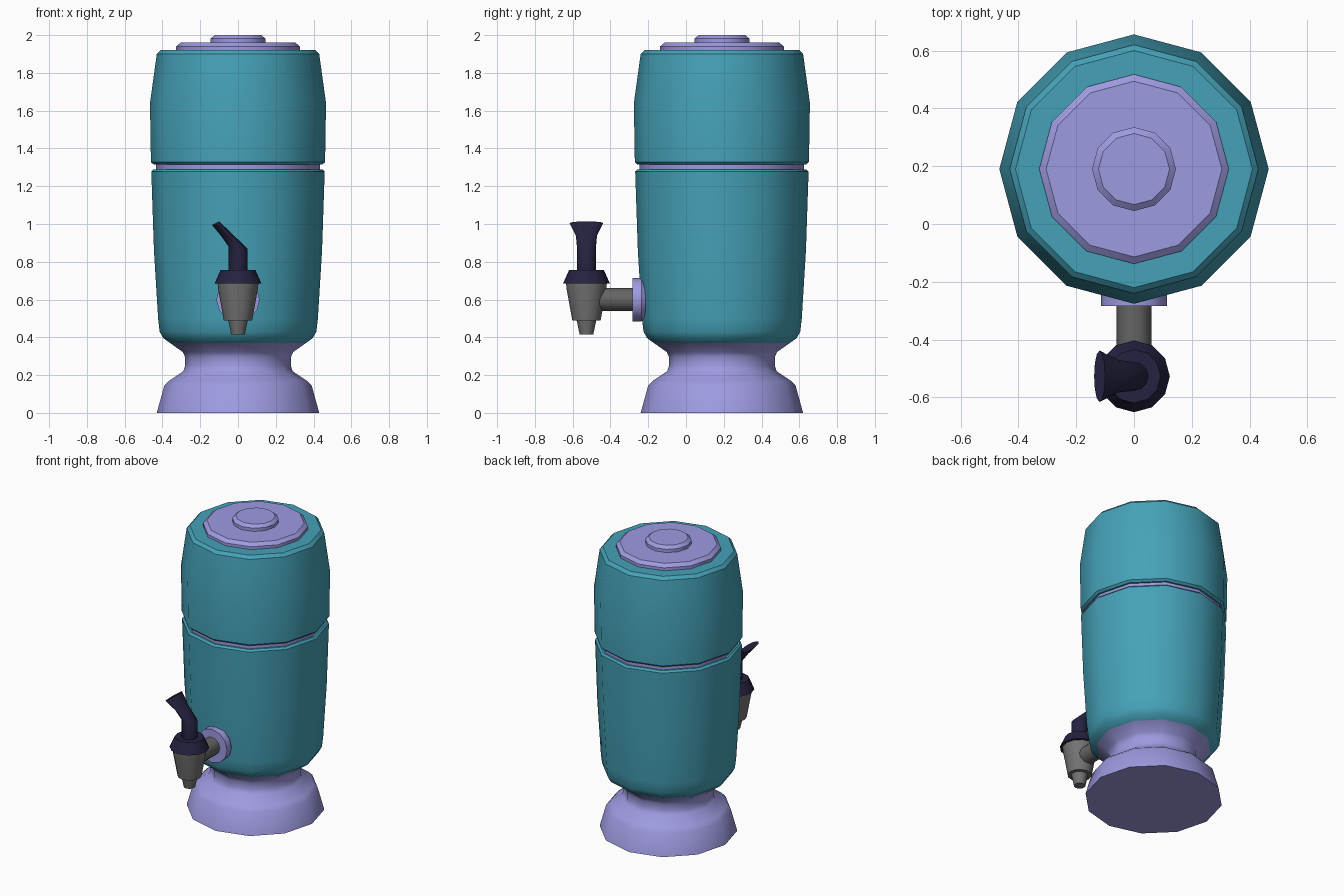
import bpy, bmesh, math
from mathutils import Matrix, Vector

if "Cube" in bpy.data.objects:
    bpy.data.objects.remove(bpy.data.objects["Cube"])

SIDES = 12
BODY_Y, TAP_Y, TAP_Z = 0.19, -0.527, 0.60


def material(name, rgb):
    m = bpy.data.materials.new(name)
    m.diffuse_color = (*rgb, 1)
    m.use_nodes = True
    m.node_tree.nodes["Principled BSDF"].inputs["Base Color"].default_value = m.diffuse_color
    return m


TEAL = material("teal", (0.06, 0.36, 0.48))
LILAC = material("lilac", (0.34, 0.325, 0.75))
NAVY = material("navy", (0.018, 0.016, 0.05))
GREY = material("grey", (0.17, 0.17, 0.17))
DARK_GREY = material("dark_grey", (0.13, 0.13, 0.13))


def loft(name, rings, mat, cap_start=False, cap_end=False, angle=35):
    """Skin a list of point rings into one smooth-shaded object."""
    bm = bmesh.new()
    loops = [[bm.verts.new(p) for p in ring] for ring in rings]
    for a, b in zip(loops, loops[1:]):
        for i in range(SIDES):
            j = (i + 1) % SIDES
            bm.faces.new((a[i], a[j], b[j], b[i]))
    if cap_start:
        bm.faces.new(loops[0][::-1])
    if cap_end:
        bm.faces.new(loops[-1])
    bmesh.ops.recalc_face_normals(bm, faces=bm.faces)
    me = bpy.data.meshes.new(name)
    bm.to_mesh(me)
    bm.free()
    me.materials.append(mat)
    ob = bpy.data.objects.new(name, me)
    bpy.context.collection.objects.link(ob)
    bpy.ops.object.select_all(action='DESELECT')
    ob.select_set(True)
    bpy.context.view_layer.objects.active = ob
    bpy.ops.object.shade_smooth_by_angle(angle=math.radians(angle))
    return ob


def lathe(name, profile, mat, origin, start=False, end=False, turn=Matrix(), angle=35):
    """Revolve (radius, height) points about an axis through origin."""
    rings = []
    for r, h in profile:
        rings.append([turn @ Vector((r * math.cos(math.tau * i / SIDES),
                                     r * math.sin(math.tau * i / SIDES), h))
                      + Vector(origin) for i in range(SIDES)])
    return loft(name, rings, mat, start, end, angle)


# Stand and vessel
body = (0, BODY_Y, 0)
lathe("base_stand", [(0.43, 0), (0.39, 0.145), (0.365, 0.17), (0.29, 0.22), (0.28, 0.25),
                     (0.28, 0.295), (0.292, 0.322), (0.36, 0.37)], LILAC, body,
      start=True, angle=50)
lathe("lower_vessel", [(0.36, 0.37), (0.395, 0.395), (0.415, 0.43), (0.423, 0.50),
                       (0.445, 0.86), (0.459, 1.277), (0.447, 1.289), (0.43, 1.289)], TEAL, body)
lathe("seam_ring", [(0.435, 1.285), (0.435, 1.32)], LILAC, body)
lathe("upper_vessel", [(0.43, 1.315), (0.447, 1.315), (0.461, 1.328), (0.466, 1.64),
                       (0.43, 1.90), (0.41, 1.92)], TEAL, body, end=True)

# Lid and knob
lathe("lid", [(0.328, 1.92), (0.328, 1.94), (0.304, 1.96)], LILAC, body, end=True)
lathe("lid_knob", [(0.145, 1.96), (0.145, 1.982), (0.123, 2.0)], LILAC, body, end=True)

# Tap: flange and pipe run toward the front
forward = Matrix.Rotation(math.pi / 2, 4, 'X')
lathe("tap_flange", [(0.10, 0.215), (0.115, 0.235), (0.115, 0.283)], LILAC,
      (0, 0, TAP_Z), True, True, forward)
lathe("tap_pipe", [(0.06, 0.28), (0.06, 0.46)], DARK_GREY, (0, 0, TAP_Z), turn=forward)

# Tap spout, collar and lever
tap = (0, TAP_Y, 0)
lathe("tap_spout", [(0.036, 0.415), (0.052, 0.49), (0.075, 0.49), (0.105, 0.655),
                    (0.108, 0.685)], GREY, tap, start=True)
lathe("tap_collar", [(0.124, 0.685), (0.092, 0.757)], NAVY, tap, True, True)

# Lever sections: left x, left z, right x, right z, half width in y
sections = [(-0.05, 0.755, 0.05, 0.755, 0.05), (-0.05, 0.88, 0.05, 0.87, 0.05),
            (-0.088, 0.935, -0.025, 0.942, 0.056), (-0.138, 0.995, -0.10, 1.014, 0.089)]
rings = []
for x0, z0, x1, z1, w in sections:
    ring = []
    for i in range(SIDES):
        a = math.tau * i / SIDES
        t = (1 + math.cos(a)) / 2
        ring.append((x0 + (x1 - x0) * t, TAP_Y + w * math.sin(a), z0 + (z1 - z0) * t))
    rings.append(ring)
loft("tap_lever", rings, NAVY, cap_end=True, angle=50)
